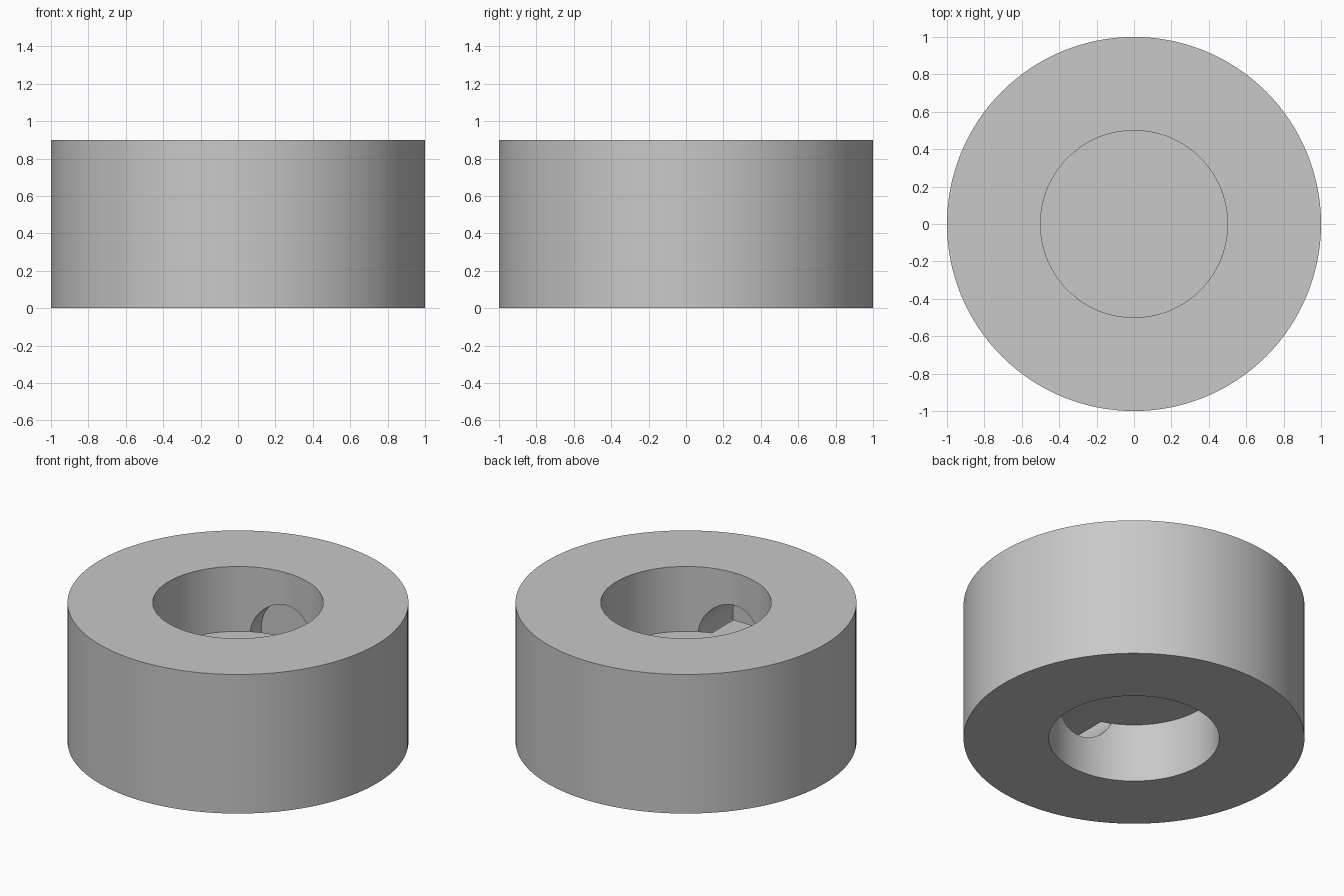
import bpy
from math import pi, radians

if "Cube" in bpy.data.objects:
    bpy.data.objects.remove(bpy.data.objects["Cube"])

HEIGHT = 0.9
BORE = 0.5
WEB_LOW, WEB_HIGH = 0.38, 0.48
WEB_MID = (WEB_LOW + WEB_HIGH) / 2

grey = bpy.data.materials.new("plain_grey")
grey.use_nodes = True
grey.diffuse_color = (0.58, 0.58, 0.58, 1)
grey.node_tree.nodes["Principled BSDF"].inputs["Base Color"].default_value = grey.diffuse_color


def cylinder(name, radius, depth, location, sides=128, tilt=0):
    bpy.ops.mesh.primitive_cylinder_add(
        vertices=sides, radius=radius, depth=depth, location=location, rotation=(tilt, 0, 0))
    obj = bpy.context.object
    obj.name = name
    obj.data.materials.append(grey)
    return obj


def combine(target, tool, operation):
    mod = target.modifiers.new(tool.name, "BOOLEAN")
    mod.operation = operation
    mod.solver = "EXACT"
    mod.object = tool
    bpy.context.view_layer.objects.active = target
    bpy.ops.object.modifier_apply(modifier=mod.name)
    bpy.data.objects.remove(tool)


def smooth(obj):
    bpy.ops.object.select_all(action="DESELECT")
    obj.select_set(True)
    bpy.context.view_layer.objects.active = obj
    bpy.ops.object.shade_smooth_by_angle(angle=radians(30))


# Outer ring with its central bore
ring = cylinder("outer_ring", 1, HEIGHT, (0, 0, HEIGHT / 2))
combine(ring, cylinder("bore_cutter", BORE, HEIGHT * 2, (0, 0, HEIGHT / 2)), "DIFFERENCE")

# Blind round pockets in the bore wall, shallow at the back and deep at the front
for side, reach in ((1, 0.56), (-1, 0.8)):
    start = 0.2
    pocket = cylinder("pocket_cutter", 0.225, reach - start,
                      (0, side * (reach + start) / 2, 0.465), 64, pi / 2)
    combine(ring, pocket, "DIFFERENCE")
smooth(ring)

# Disc closing the bore, with a tongue reaching into the front pocket
web = cylinder("centre_disc", BORE + 0.002, WEB_HIGH - WEB_LOW, (0, 0, WEB_MID))
bpy.ops.mesh.primitive_cube_add(size=1, location=(0, -0.55, WEB_MID))
tongue = bpy.context.object
tongue.name = "disc_tongue"
tongue.scale = (0.3, 0.3, WEB_HIGH - WEB_LOW)
bpy.ops.object.transform_apply(location=False, rotation=False, scale=True)
tongue.data.materials.append(grey)
combine(web, tongue, "UNION")
smooth(web)
